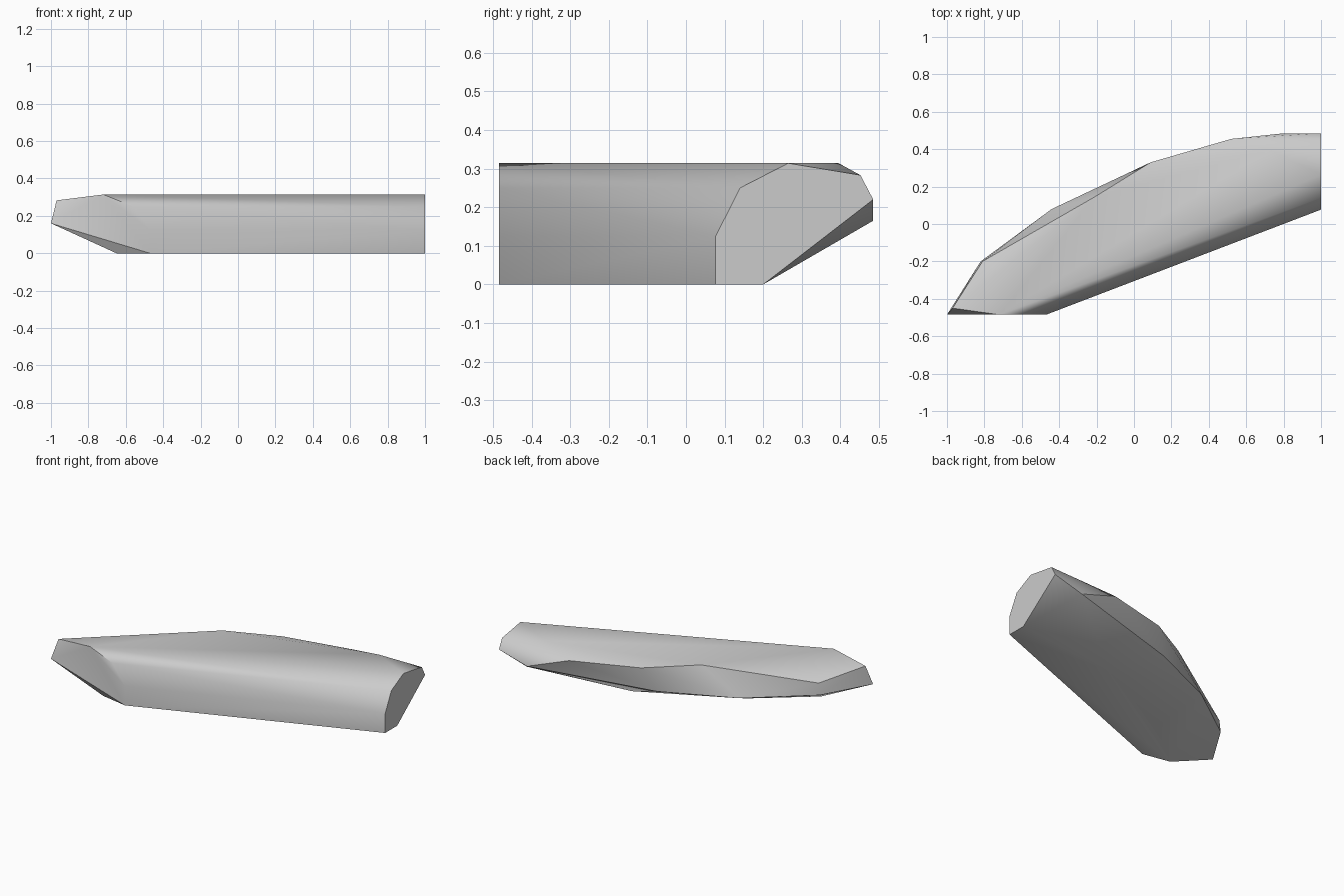
import bpy
import bmesh
import math

cube = bpy.data.objects.get("Cube")
if cube:
    bpy.data.objects.remove(cube, do_unlink=True)

TOP = 0.314

# Flat end at +x: outline in (y, z)
end_outline = [(0.077, 0), (0.077, 0.125), (0.14, 0.25), (0.265, TOP),
               (0.452, 0.283), (0.485, 0.22), (0.2, 0)]
# Cut front end: outline in (x, z)
front_outline = [(-0.47, 0), (-0.47, 0.125), (-0.56, 0.25), (-0.72, TOP), (-1, 0.16)]
# Curved back: upper and lower ridge, plus the chamfered front corners
upper_ridge = [(-0.97, -0.45, 0.283), (-0.81, -0.2, 0.225), (-0.21, 0.145, TOP),
               (0.09, 0.33, 0.285), (0.52, 0.455, 0.265), (0.73, 0.395, TOP)]
lower_ridge = [(-0.82, -0.2, 0.15), (-0.44, 0.08, 0.135),
               (0.01, 0.28, 0.135), (0.8, 0.485, 0.165)]
# Outer rim of the flat underside
base_rim = [(-0.65, -0.45, 0), (-0.33, -0.195, 0), (0.3, 0.125, 0)]

points = [(1, y, z) for y, z in end_outline]
points += [(x, -0.485, z) for x, z in front_outline]
points += upper_ridge + lower_ridge + base_rim

# Skin the outlines and ridges into one faceted stone
bm = bmesh.new()
for p in points:
    bm.verts.new(p)
hull = bmesh.ops.convex_hull(bm, input=bm.verts[:])
loose = {v for v in hull["geom_interior"] + hull["geom_unused"]
         if isinstance(v, bmesh.types.BMVert) and not v.link_faces}
bmesh.ops.delete(bm, geom=list(loose), context="VERTS")
bmesh.ops.dissolve_limit(bm, angle_limit=math.radians(1),
                         verts=bm.verts[:], edges=bm.edges[:])
bmesh.ops.recalc_face_normals(bm, faces=bm.faces[:])
mesh = bpy.data.meshes.new("stone_slab")
bm.to_mesh(mesh)
bm.free()

stone = bpy.data.objects.new("stone_slab", mesh)
bpy.context.collection.objects.link(stone)

# Plain grey stone
grey = bpy.data.materials.new("stone_grey")
grey.use_nodes = True
colour = (0.6, 0.6, 0.6, 1)
grey.diffuse_color = colour
grey.node_tree.nodes["Principled BSDF"].inputs["Base Color"].default_value = colour
mesh.materials.append(grey)

# Soft facets, with the hard ridges kept
bpy.ops.object.select_all(action="DESELECT")
stone.select_set(True)
bpy.context.view_layer.objects.active = stone
bpy.ops.object.shade_smooth_by_angle(angle=math.radians(30))
